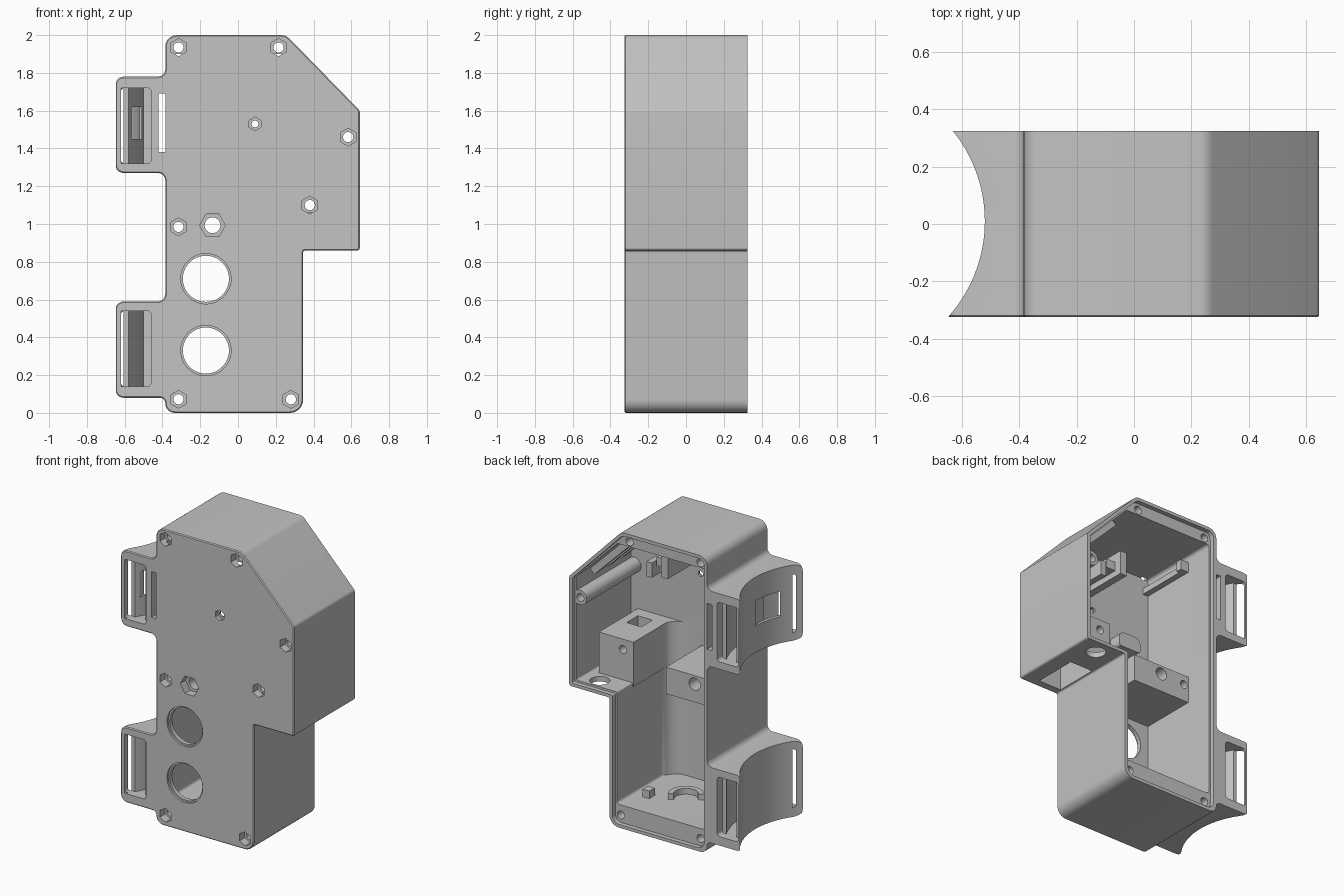
import bpy, bmesh, math
from mathutils import Vector

if "Cube" in bpy.data.objects:
    bpy.data.objects.remove(bpy.data.objects["Cube"])

grey = bpy.data.materials.new("plain grey")
grey.use_nodes = True
colour = (0.55, 0.55, 0.55, 1)
grey.diffuse_color = colour
grey.node_tree.nodes["Principled BSDF"].inputs["Base Color"].default_value = colour

FRONT, BACK = -0.325, 0.325


def rounded(points, steps=6):
    """Polygon from (u, v, radius) corners."""
    out = []
    for i, (u, v, r) in enumerate(points):
        p = Vector((u, v))
        a = (Vector(points[i - 1][:2]) - p).normalized()
        b = (Vector(points[(i + 1) % len(points)][:2]) - p).normalized()
        half = a.angle(b) / 2
        c = p + (a + b).normalized() * r / math.sin(half)
        s = p + a * r / math.tan(half) - c
        e = p + b * r / math.tan(half) - c
        a0 = math.atan2(s.y, s.x)
        sweep = math.remainder(math.atan2(e.y, e.x) - a0, math.tau)
        out += arc(c.x, c.y, r, a0, a0 + sweep, steps)
    return out


def arc(u, v, r, a0, a1, n=20):
    return [(u + r * math.cos(a0 + (a1 - a0) * k / n), v + r * math.sin(a0 + (a1 - a0) * k / n)) for k in range(n + 1)]


def circle(u, v, r, n=32, turn=0.0):
    return arc(u, v, r, turn, turn + math.tau, n)[:-1]


def new_object(name, bm):
    bmesh.ops.recalc_face_normals(bm, faces=bm.faces)
    mesh = bpy.data.meshes.new(name)
    bm.to_mesh(mesh)
    bm.free()
    mesh.materials.append(grey)
    ob = bpy.data.objects.new(name, mesh)
    bpy.context.scene.collection.objects.link(ob)
    return ob


def prism(name, poly, lo, hi, axis="Y", chamfer=0):
    """Extrude a polygon along Y (poly is x, z) or Z (poly is x, y)."""
    bm = bmesh.new()
    place = (lambda p: (p[0], lo, p[1])) if axis == "Y" else (lambda p: (p[0], p[1], lo))
    face = bm.faces.new([bm.verts.new(place(p)) for p in poly])
    edges = list(face.edges)
    ext = bmesh.ops.extrude_face_region(bm, geom=[face], use_keep_orig=True)
    move = Vector((0, hi - lo, 0)) if axis == "Y" else Vector((0, 0, hi - lo))
    bmesh.ops.translate(bm, vec=move, verts=[g for g in ext["geom"] if isinstance(g, bmesh.types.BMVert)])
    bmesh.ops.recalc_face_normals(bm, faces=bm.faces)
    if chamfer:
        bmesh.ops.bevel(bm, geom=edges, offset=chamfer, segments=1, affect="EDGES")
    return new_object(name, bm)


def box(name, x0, x1, y0, y1, z0, z1):
    return prism(name, [(x0, z0), (x1, z0), (x1, z1), (x0, z1)], y0, y1)


def combine(target, other, operation="DIFFERENCE"):
    mod = target.modifiers.new("combine", "BOOLEAN")
    mod.operation, mod.solver, mod.object = operation, "EXACT", other
    bpy.context.view_layer.update()
    mesh = bpy.data.meshes.new_from_object(target.evaluated_get(bpy.context.evaluated_depsgraph_get()))
    target.modifiers.clear()
    target.data = mesh
    bpy.data.objects.remove(other)


# Housing outline with two strap lugs
outline = [(-.385, 2, .06), (.255, 2, .06), (.645, 1.6, .03), (.645, .86, .015),
           (.345, .86, .012), (.345, 0, .07), (-.385, 0, .05), (-.385, .08, .028),
           (-.65, .08, .045), (-.65, .59, .045), (-.385, .59, .04), (-.385, 1.27, .04),
           (-.65, 1.27, .045), (-.65, 1.78, .045), (-.385, 1.78, .04)]
housing = prism("housing", rounded(outline), FRONT, BACK, chamfer=.006)

# Open back: main cavity and shallow lid recess
cavity = [(-.35, 1.9, .02), (.305, 1.9, .02), (.61, 1.595, .02), (.61, .895, .01),
          (.31, .895, .01), (.31, .14, .02), (-.35, .14, .02)]
recess = [(-.362, 1.978, .04), (.246, 1.978, .04), (.622, 1.592, .02), (.622, .882, .01),
          (.322, .882, .01), (.322, .022, .05), (-.362, .022, .05)]
combine(housing, prism("cavity", rounded(cavity), -.285, .4))
combine(housing, prism("recess", rounded(recess), .295, .4))

# Inner blocks, screw posts, rails and clips
corner = [(.33, -.3), (.33, -.17)] + arc(.19, -.17, .12, 0, -math.pi / 2, 8) + [(.19, -.3)]
additions = [
    box("socket_block", .30, .56, -.3, .13, .87, 1.17),
    prism("corner_fillet", corner, .1, 1.17, "Z"),
    box("screw_block", -.37, .08, -.3, .1, .87, 1.05),
    prism("side_post", circle(.585, 1.46, .05), -.3, .295),
    box("wall_rail", -.37, -.31, -.3, .1, 1.79, 1.83),
    box("rail_stop", -.37, -.29, .06, .1, 1.79, 1.86),
    box("bottom_clip", .19, .24, .06, .12, .12, .19),
    prism("bottom_cradle", arc(0, 0, .11, -2.6, .6) + arc(0, 0, .075, .6, -2.6), .12, .18, "Z"),
    prism("front_stop", rounded([(-.22, 1.3, .02), (-.05, 1.3, .02), (-.05, 1.4, .045), (-.22, 1.4, .045)]), -.3, -.2),
    box("front_pad", -.02, .06, -.3, -.25, 1.75, 1.87),
    box("board_clip", .14, .22, -.3, .0, 1.66, 1.72),
    box("board_clip_tip", .10, .15, -.3, .05, 1.62, 1.78),
    box("board_clip_low", .24, .28, -.3, .02, 1.58, 1.68),
]
for y in (-.18, -.04, .1):
    rib = [(.31, 1.91), (.62, 1.6), (.58, 1.56), (.27, 1.87)]
    additions.append(prism("corner_rib", rib, y, y + .05))
for part in additions:
    combine(housing, part, "UNION")

# Cylinder saddle along the lugs, with curved strap channels behind it
CX, CY = -1.02, .01
combine(housing, prism("saddle", circle(CX, CY, .5, 96), -.1, 2.1, "Z"))
for z0, z1 in ((.14, .54), (1.32, 1.72)):
    channel = arc(CX, CY, .59, -.9, .9, 32) + arc(CX, CY, .522, .9, -.9, 32)
    combine(housing, prism("strap_channel", channel, z0, z1, "Z"))
    mouth = rounded([(-.62, z0, .02), (-.46, z0, .02), (-.46, z1, .02), (-.62, z1, .02)])
    combine(housing, prism("front_mouth", mouth, -.4, -.27))
    combine(housing, prism("back_mouth", mouth, .27, .4))
combine(housing, box("saddle_window", -.565, -.51, -.3, 0, 1.45, 1.62))
combine(housing, box("strap_slit", -.42, -.385, -.4, .4, 1.38, 1.69))

# Large round holes through the front
for z in (.33, .71):
    combine(housing, prism("round_hole", circle(-.17, z, .122, 48), -.4, -.2))
    combine(housing, prism("round_rim", circle(-.17, z, .133, 48), -.4, -.312))

# Screw bores with hexagonal nut pockets: x, z, pocket radius, bore radius, turn
screws = [(x, z, .047, .027, math.pi / 6) for x, z in
          ((-.315, 1.935), (.215, 1.935), (.583, 1.46), (.38, 1.1), (-.315, .985), (-.315, .072), (.28, .072))]
screws += [(-.135, .993, .068, .042, 0), (.09, 1.53, .036, .018, math.pi / 6)]
for x, z, pocket, bore, turn in screws:
    combine(housing, prism("bore", circle(x, z, bore, 24), -.4, .4))
    combine(housing, prism("nut_pocket", circle(x, z, pocket, 6, turn), -.4, -.3 if pocket < .04 else -.27))

# Socket openings under the overhang
combine(housing, prism("cable_hole", circle(.49, .22, .062), .8, .95, "Z"))
combine(housing, box("socket_pocket", .36, .53, -.27, .03, .8, 1.06))
combine(housing, box("socket_slot", .39, .5, -.2, -.08, 1.05, 1.25))

# Smooth shading with sharp edges kept
bpy.ops.object.select_all(action="DESELECT")
housing.select_set(True)
bpy.context.view_layer.objects.active = housing
bpy.ops.object.shade_smooth_by_angle(angle=math.radians(30))
